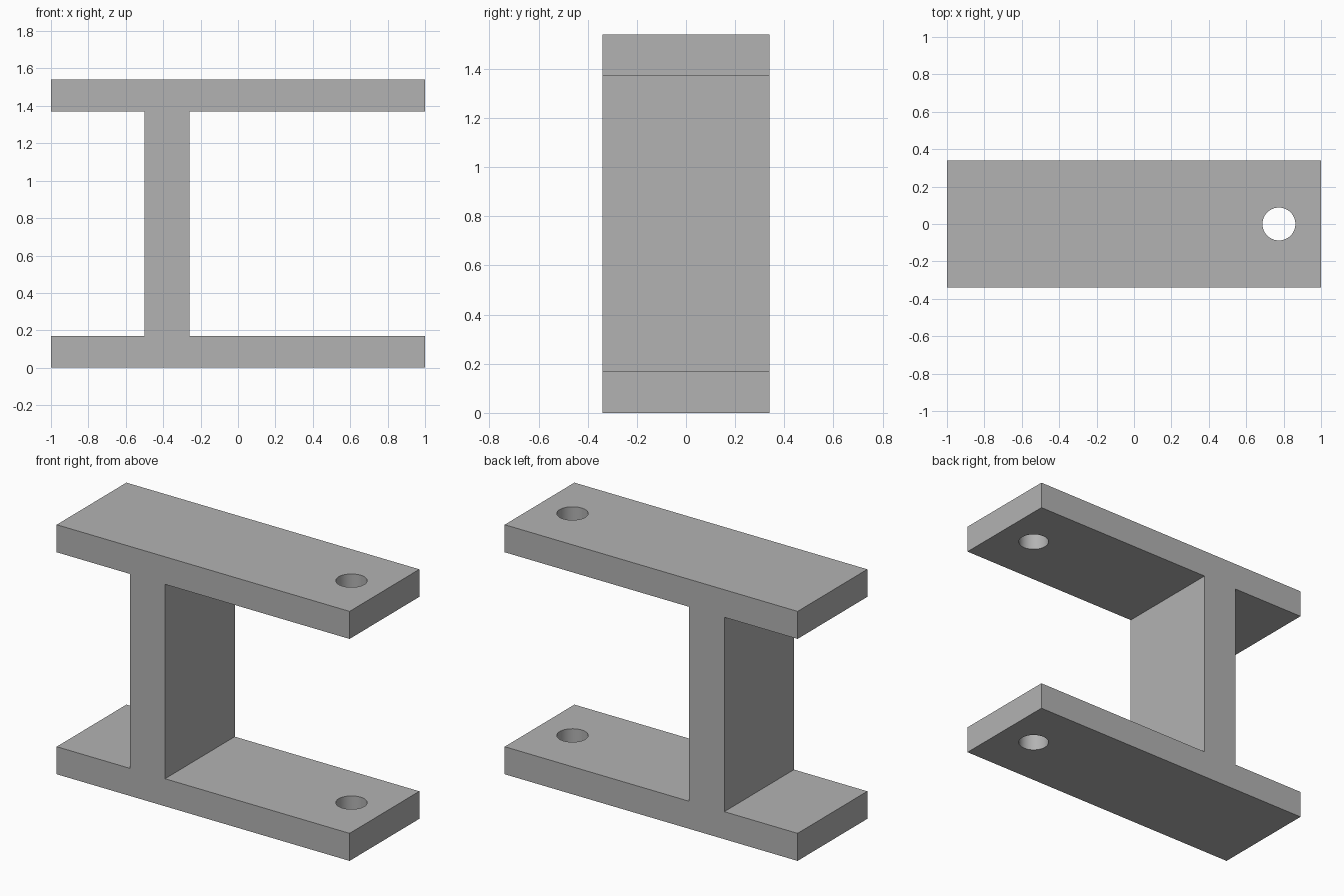
import bpy, bmesh, math

cube = bpy.data.objects.get("Cube")
if cube:
    bpy.data.objects.remove(cube, do_unlink=True)

HEIGHT, FLANGE, HALF_DEPTH = 1.54, 0.17, 0.34
WEB_LEFT, WEB_RIGHT = -0.50, -0.26
HOLE_X, HOLE_RADIUS = 0.775, 0.088

grey = bpy.data.materials.new("plain grey")
grey.use_nodes = True
colour = (0.45, 0.45, 0.45, 1)
grey.diffuse_color = colour
grey.node_tree.nodes["Principled BSDF"].inputs["Base Color"].default_value = colour

# Bracket body: off-centre I profile, extruded from front to back
low, high = FLANGE, HEIGHT - FLANGE
profile = [(-1, 0), (1, 0), (1, low), (WEB_RIGHT, low), (WEB_RIGHT, high), (1, high),
           (1, HEIGHT), (-1, HEIGHT), (-1, high), (WEB_LEFT, high), (WEB_LEFT, low), (-1, low)]
bm = bmesh.new()
face = bm.faces.new([bm.verts.new((x, -HALF_DEPTH, z)) for x, z in profile])
extruded = bmesh.ops.extrude_face_region(bm, geom=[face])["geom"]
back = [v for v in extruded if isinstance(v, bmesh.types.BMVert)]
bmesh.ops.translate(bm, verts=back, vec=(0, 2 * HALF_DEPTH, 0))
bmesh.ops.recalc_face_normals(bm, faces=bm.faces)
mesh = bpy.data.meshes.new("bracket_body")
bm.to_mesh(mesh)
bm.free()
mesh.materials.append(grey)
body = bpy.data.objects.new("bracket_body", mesh)
bpy.context.collection.objects.link(body)

# Bolt hole through both flanges
bpy.ops.mesh.primitive_cylinder_add(vertices=64, radius=HOLE_RADIUS, depth=HEIGHT + 1,
                                    location=(HOLE_X, 0, HEIGHT / 2))
cutter = bpy.context.object
cutter.name = "bolt_hole_cutter"
cutter.hide_render = True
cutter.data.materials.append(grey)
cut = body.modifiers.new("bolt_holes", "BOOLEAN")
cut.operation = "DIFFERENCE"
cut.solver = "EXACT"
cut.object = cutter

bpy.ops.object.select_all(action="DESELECT")
body.select_set(True)
bpy.context.view_layer.objects.active = body
bpy.ops.object.modifier_apply(modifier=cut.name)
bpy.data.objects.remove(cutter, do_unlink=True)

# Smooth hole walls, crisp edges
bpy.ops.object.shade_smooth_by_angle(angle=math.radians(30))
